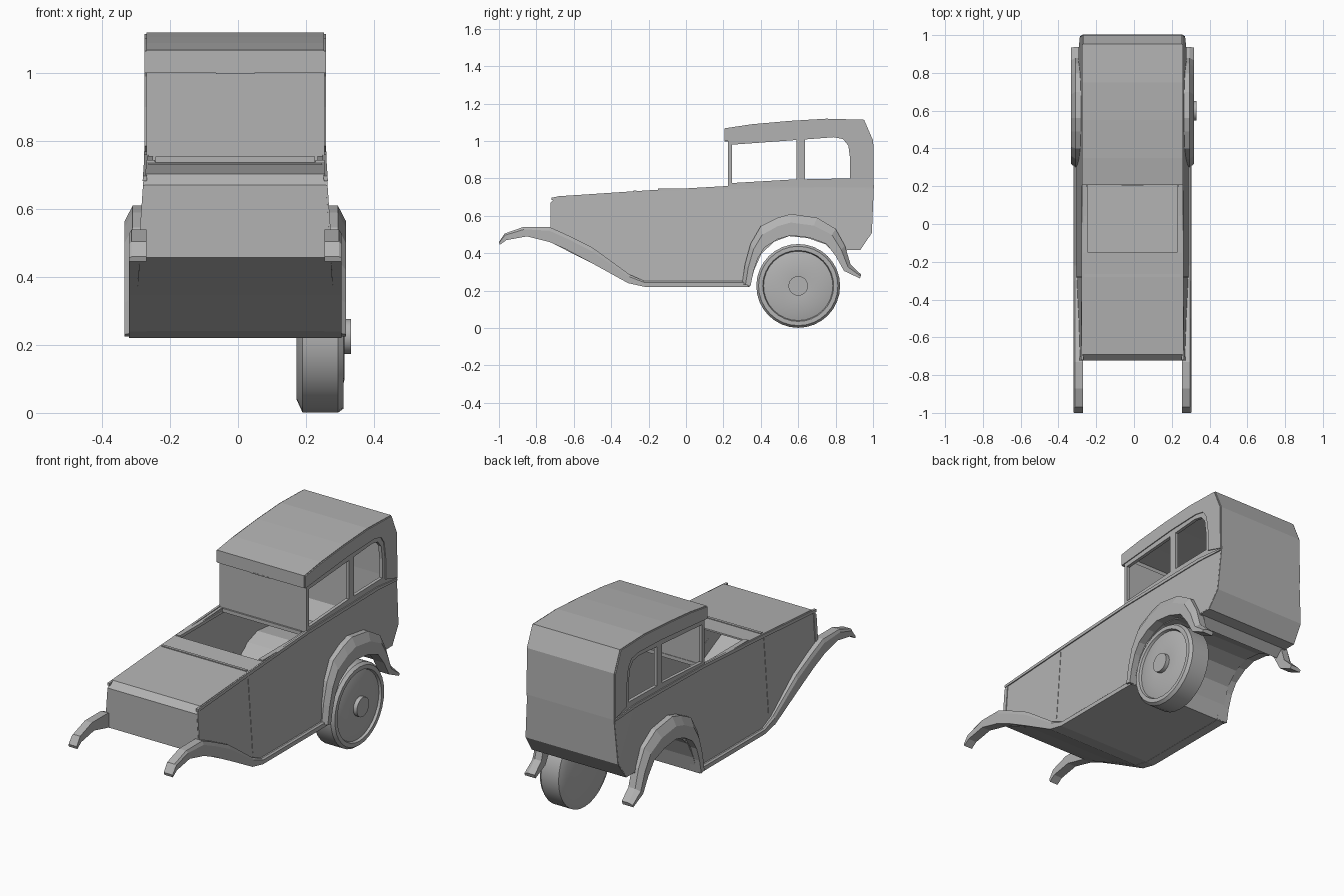
import bpy, bmesh, math

if "Cube" in bpy.data.objects:
    bpy.data.objects.remove(bpy.data.objects["Cube"])

CX = -0.008  # the body sits slightly left of the centre
grey = bpy.data.materials.new("plain grey")
grey.diffuse_color = (0.45, 0.45, 0.45, 1)
grey.use_nodes = True
grey.node_tree.nodes["Principled BSDF"].inputs["Base Color"].default_value = grey.diffuse_color


def half_width(z):
    return 0.262 + max(0.0, 0.75 - z) * 0.07


def finish(name, bm):
    bmesh.ops.recalc_face_normals(bm, faces=bm.faces)
    me = bpy.data.meshes.new(name)
    bm.to_mesh(me)
    bm.free()
    me.materials.append(grey)
    ob = bpy.data.objects.new(name, me)
    bpy.context.collection.objects.link(ob)
    return ob


def plates(name, loops, t, out=0.0):
    """Flat side plate (first loop outline, others holes) on both flanks."""
    for label, s in (("right_", 1), ("left_", -1)):
        bm = bmesh.new()
        edges = []
        for loop in loops:
            vs = [bm.verts.new((CX + s * (half_width(z) + out), y, z)) for y, z in loop]
            edges += [bm.edges.new((vs[i - 1], vs[i])) for i in range(len(vs))]
        bmesh.ops.triangle_fill(bm, use_beauty=True, edges=edges, normal=(s, 0, 0))
        r = bmesh.ops.extrude_face_region(bm, geom=bm.faces[:])
        moved = [g for g in r["geom"] if isinstance(g, bmesh.types.BMVert)]
        bmesh.ops.translate(bm, verts=moved, vec=(-s * t, 0, 0))
        finish(label + name, bm)


def ribbon(name, pts, thick=0.008):
    """Sheet spanning the width of the car along a side profile."""
    bm = bmesh.new()
    rows = [[bm.verts.new((CX + s * (half_width(z) - 0.001), y, z)) for s in (-1, 1)]
            for y, z in pts]
    for a, b in zip(rows, rows[1:]):
        bm.faces.new((a[0], a[1], b[1], b[0]))
    ob = finish(name, bm)
    m = ob.modifiers.new("thickness", "SOLIDIFY")
    m.thickness, m.offset = thick, 0


def fenders(name, outer, inner, x_in, x_mid, x_out, chamfer):
    """Bar with one chamfered edge lofted between two side outlines, both flanks."""
    for label, s in (("right_", 1), ("left_", -1)):
        bm = bmesh.new()
        rows = []
        for (y, z), (v, w) in zip(outer, inner):
            cy, cz = y + (v - y) * chamfer, z + (w - z) * chamfer
            ring = [(x_in, y, z), (x_mid, y, z), (x_out, cy, cz), (x_out, v, w), (x_in, v, w)]
            rows.append([bm.verts.new((CX + s * p[0], p[1], p[2])) for p in ring])
        for a, b in zip(rows, rows[1:]):
            for i in range(5):
                bm.faces.new((a[i - 1], a[i], b[i], b[i - 1]))
        bm.faces.new(rows[0])
        bm.faces.new(rows[-1])
        finish(label + name, bm)


def box(name, x0, x1, y0, y1, z0, z1):
    bm = bmesh.new()
    bmesh.ops.create_cube(bm, size=1)
    for v in bm.verts:
        v.co = ((x0, x1)[v.co.x > 0], (y0, y1)[v.co.y > 0], (z0, z1)[v.co.z > 0])
    finish(name, bm)


# Shared side outlines (y, z)
arch = [(0.86, 0.42), (0.82, 0.38), (0.75, 0.45), (0.65, 0.485), (0.55, 0.495),
        (0.47, 0.465), (0.40, 0.40), (0.36, 0.31), (0.34, 0.225)]
belly = [(-0.22, 0.225), (-0.31, 0.245), (-0.5, 0.35), (-0.64, 0.42), (-0.72, 0.46)]
tail = [(1.0, 0.75), (0.99, 0.51), (0.93, 0.42)]
hood = [(-0.72, 0.67), (-0.69, 0.70), (-0.28, 0.727), (-0.15, 0.735)]
roof = [(0.21, 1.065), (0.35, 1.085), (0.55, 1.103), (0.75, 1.115), (0.95, 1.11), (0.997, 1.0)]

# Outer skin: hood, nose, belly, wheel tunnel, tail and roof in one band
ribbon("body_skin", hood[::-1] + belly[::-1] + arch[::-1] + tail[::-1] + roof[::-1] + [(0.21, 1.0)])

# Lower flanks
plates("body_side", [hood + [(0.235, 0.755), (0.83, 0.765)] + tail + arch + belly], 0.02)

# Cab sides with two window openings
front_window = [(0.246, 0.775), (0.59, 0.795), (0.59, 1.005), (0.246, 0.98)]
rear_window = [(0.635, 0.795), (0.878, 0.80), (0.878, 0.90), (0.868, 0.975),
               (0.84, 1.01), (0.79, 1.02), (0.635, 1.008)]
plates("cab_side", [[(0.225, 0.75), (0.225, 1.0), (0.21, 1.0)] + roof + [(1.0, 0.75), (0.83, 0.765)],
                    front_window, rear_window], 0.018)

# Raised roof cover wrapping down the rear quarter
plates("roof_cover", [roof + [(1.0, 0.755), (0.90, 0.785), (0.90, 0.90), (0.887, 0.99),
                              (0.86, 1.03), (0.80, 1.042), (0.60, 1.035), (0.21, 1.0)]], 0.008, 0.005)

# Waist moulding and door seam
plates("waist_moulding", [[(-0.72, 0.698), (-0.28, 0.73), (0.235, 0.76), (0.83, 0.77), (1.0, 0.752),
                           (1.0, 0.742), (0.83, 0.752), (0.235, 0.743), (-0.28, 0.712), (-0.72, 0.683)]],
       0.012, 0.006)
plates("door_seam", [[(-0.283, 0.30), (-0.277, 0.30), (-0.277, 0.725), (-0.283, 0.725)]], 0.006, 0.002)
plates("nose_edge", [[(-0.722, 0.53), (-0.70, 0.53), (-0.70, 0.695), (-0.722, 0.67)]], 0.01, 0.004)

# Ledges beside the open cockpit
for label, s in (("right", 1), ("left", -1)):
    a, b = sorted((CX + s * 0.236, CX + s * 0.262))
    box(label + "_cockpit_ledge", a, b, -0.15, 0.235, 0.728, 0.745)
box("cowl_bar", CX - 0.255, CX + 0.255, -0.28, -0.265, 0.72, 0.736)

# Windscreen panel with sill and wiper housing
box("windscreen", CX - 0.258, CX + 0.258, 0.224, 0.232, 0.74, 1.03)
box("windscreen_sill", CX - 0.235, CX + 0.235, 0.215, 0.235, 0.735, 0.755)
box("wiper_housing", CX - 0.057, CX + 0.057, 0.205, 0.225, 0.998, 1.004)

# Front fenders flowing into the sills
fenders("front_fender",
        [(-1.0, 0.46), (-0.97, 0.505), (-0.87, 0.54), (-0.73, 0.54), (-0.63, 0.495),
         (-0.5, 0.43), (-0.3, 0.285), (-0.22, 0.25), (0.30, 0.25)],
        [(-0.995, 0.445), (-0.96, 0.47), (-0.85, 0.49), (-0.73, 0.46), (-0.64, 0.42),
         (-0.5, 0.345), (-0.31, 0.24), (-0.22, 0.22), (0.34, 0.22)],
        0.262, 0.305, 0.313, 0.25)

# Rear fenders arching over the wheels
fenders("rear_fender",
        [(0.30, 0.235), (0.315, 0.34), (0.345, 0.45), (0.40, 0.545), (0.49, 0.59), (0.56, 0.61),
         (0.70, 0.59), (0.80, 0.53), (0.85, 0.44), (0.88, 0.34), (0.937, 0.285)],
        [(0.345, 0.225), (0.36, 0.30), (0.385, 0.375), (0.42, 0.43), (0.49, 0.475), (0.56, 0.495),
         (0.66, 0.483), (0.75, 0.45), (0.80, 0.385), (0.845, 0.305), (0.93, 0.265)],
        0.262, 0.302, 0.326, 0.4)

# Single rear wheel on the right: tyre, domed disc and hub
bm = bmesh.new()
profile = [(0.172, 0.0), (0.172, 0.185), (0.19, 0.224), (0.295, 0.224), (0.311, 0.212),
           (0.311, 0.19), (0.298, 0.185), (0.314, 0.125), (0.310, 0.052), (0.332, 0.052), (0.332, 0.0)]
vs = [bm.verts.new((x, 0.6, 0.225 + r)) for x, r in profile]
edges = [bm.edges.new(p) for p in zip(vs, vs[1:])]
bmesh.ops.spin(bm, geom=vs + edges, cent=(0, 0.6, 0.225), axis=(1, 0, 0),
               angle=math.tau, steps=32)
bmesh.ops.remove_doubles(bm, verts=bm.verts, dist=0.0002)
wheel = finish("rear_wheel", bm)
bpy.context.view_layer.objects.active = wheel
wheel.select_set(True)
bpy.ops.object.shade_smooth_by_angle(angle=math.radians(25))
